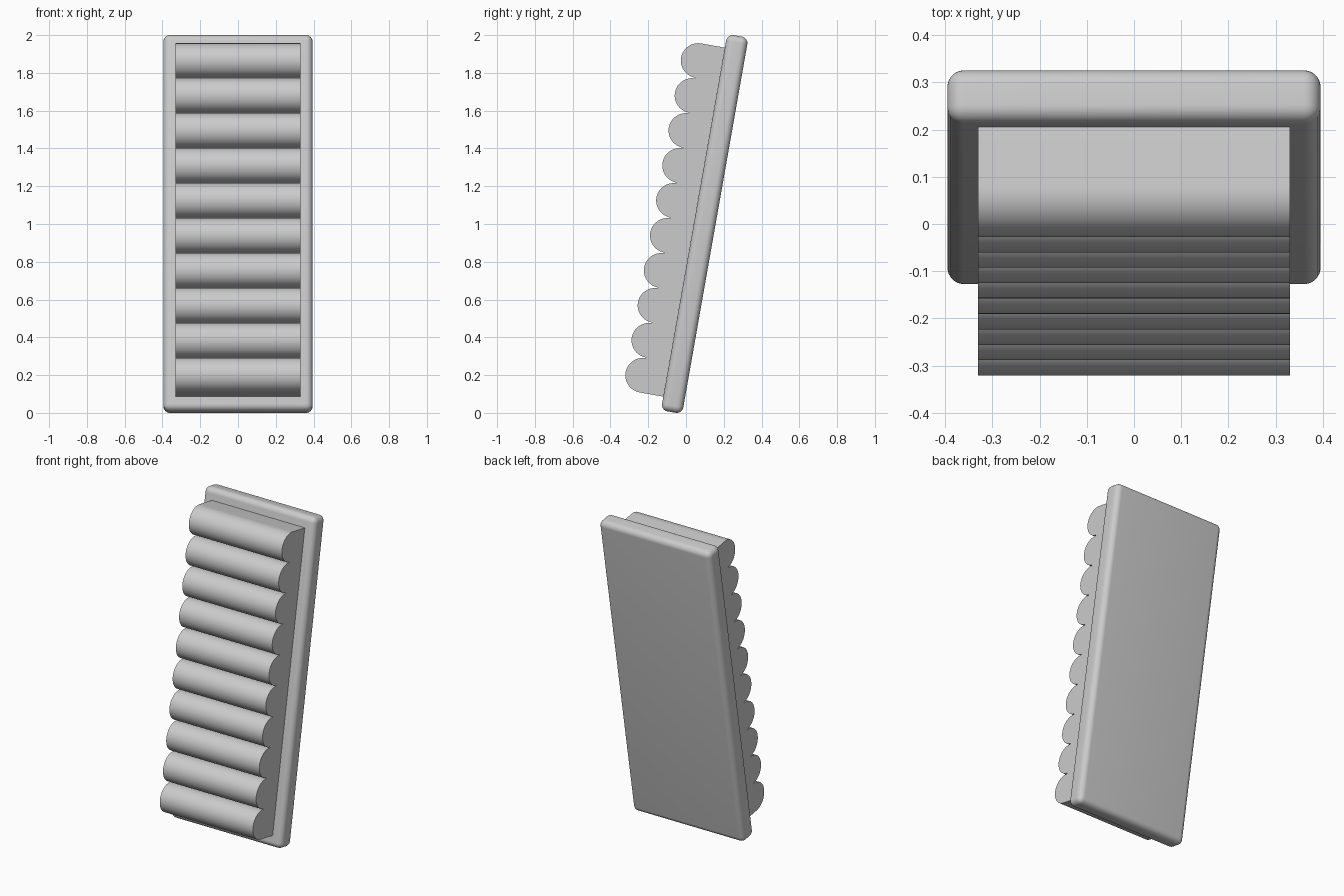
import bpy
import bmesh
from math import radians, sin, cos, pi
from mathutils import Matrix, Vector

if "Cube" in bpy.data.objects:
    bpy.data.objects.remove(bpy.data.objects["Cube"], do_unlink=True)

LEAN = radians(10)
BOARD = Vector((0.79, 0.114, 2.022))   # width, thickness, height
ROUND = 0.035
RIBS, PITCH, RADIUS = 10, 0.188, 0.092
RIB_HALF_WIDTH = 0.33
RIB_AXIS = -0.184                      # depth of the rib centres
ARC_STEPS = 24

grey = bpy.data.materials.new("plain_grey")
grey.use_nodes = True
colour = (0.6, 0.6, 0.6, 1)
grey.diffuse_color = colour
grey.node_tree.nodes["Principled BSDF"].inputs["Base Color"].default_value = colour

# Everything leans back together around the centre of the board
lean = Matrix.Translation((0, 0.099, 1)) @ Matrix.Rotation(-LEAN, 4, 'X')


def finish(bm, name):
    bmesh.ops.recalc_face_normals(bm, faces=bm.faces)
    mesh = bpy.data.meshes.new(name)
    bm.to_mesh(mesh)
    bm.free()
    mesh.materials.append(grey)
    obj = bpy.data.objects.new(name, mesh)
    bpy.context.collection.objects.link(obj)
    obj.matrix_world = lean
    bpy.ops.object.select_all(action='DESELECT')
    obj.select_set(True)
    bpy.context.view_layer.objects.active = obj
    bpy.ops.object.shade_smooth_by_angle(angle=radians(35))
    return obj


# Backing board with rounded edges
bm = bmesh.new()
bmesh.ops.create_cube(bm, size=1)
bmesh.ops.scale(bm, vec=BOARD, verts=bm.verts)
bmesh.ops.bevel(bm, geom=bm.edges[:], offset=ROUND, segments=8,
                profile=0.5, affect='EDGES')
finish(bm, "backing_board")

# Ribbed pad: a row of half-round ribs on a flat base, drawn in profile
base = -BOARD.y / 2 + 0.005
half = (RIBS - 1) / 2 * PITCH + RADIUS
profile = [(base, -half)]
for i in range(RIBS):
    centre = (i - (RIBS - 1) / 2) * PITCH
    for s in range(ARC_STEPS + 1):
        a = pi * s / ARC_STEPS
        profile.append((RIB_AXIS - RADIUS * sin(a), centre - RADIUS * cos(a)))
profile.append((base, half))

bm = bmesh.new()
side = bm.faces.new([bm.verts.new((-RIB_HALF_WIDTH, y, z)) for y, z in profile])
sweep = bmesh.ops.extrude_face_region(bm, geom=[side], use_keep_orig=True)
moved = [v for v in sweep["geom"] if isinstance(v, bmesh.types.BMVert)]
bmesh.ops.translate(bm, vec=(2 * RIB_HALF_WIDTH, 0, 0), verts=moved)
finish(bm, "ribbed_pad")
